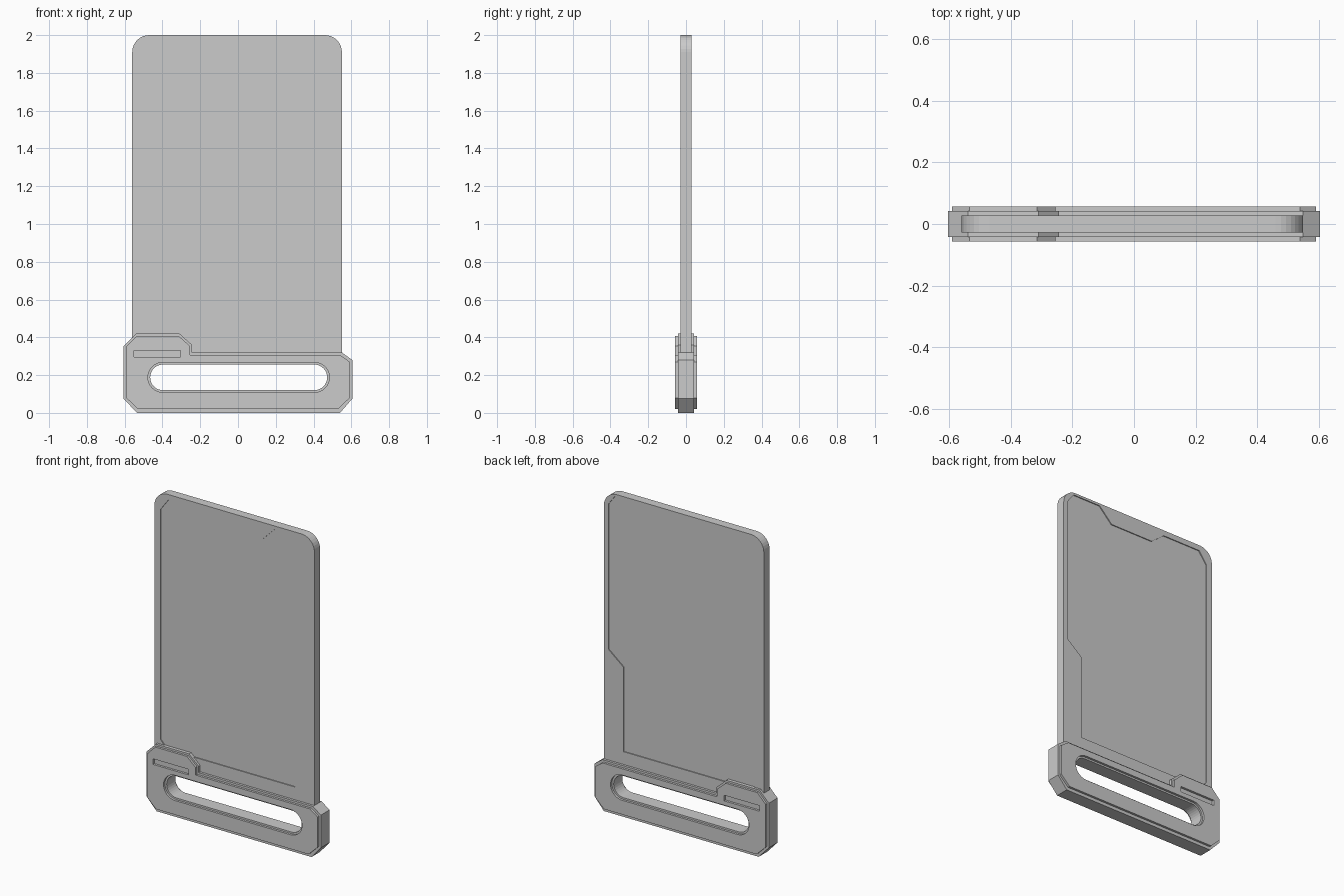
import bpy, bmesh
from math import pi, cos, sin
from mathutils import Matrix

if "Cube" in bpy.data.objects:
    bpy.data.objects.remove(bpy.data.objects["Cube"])


def arc(cx, cz, r, a0, a1, n=8):
    return [(cx + r * cos(a0 + (a1 - a0) * i / n), cz + r * sin(a0 + (a1 - a0) * i / n))
            for i in range(n + 1)]


def stadium(x0, x1, z, r):
    return arc(x1 - r, z, r, -pi / 2, pi / 2, 16) + arc(x0 + r, z, r, pi / 2, 3 * pi / 2, 16)


def slab(name, loops, y0, y1):
    """Extrude a front-view outline (further loops are holes) from y0 to y1."""
    cu = bpy.data.curves.new(name + "_profile", 'CURVE')
    cu.dimensions = '2D'
    cu.fill_mode = 'BOTH'
    cu.extrude = (y1 - y0) / 2
    for pts in loops:
        sp = cu.splines.new('POLY')
        sp.points.add(len(pts) - 1)
        for p, (x, z) in zip(sp.points, pts):
            p.co = (x, z, 0, 1)
        sp.use_cyclic_u = True
    tmp = bpy.data.objects.new(name + "_tmp", cu)
    bpy.context.collection.objects.link(tmp)
    dg = bpy.context.evaluated_depsgraph_get()
    me = bpy.data.meshes.new_from_object(tmp.evaluated_get(dg))
    bpy.data.objects.remove(tmp)
    me.transform(Matrix.Translation((0, (y0 + y1) / 2, 0)) @ Matrix.Rotation(pi / 2, 4, 'X'))
    bm = bmesh.new()
    bm.from_mesh(me)
    bmesh.ops.remove_doubles(bm, verts=bm.verts, dist=1e-5)
    bmesh.ops.recalc_face_normals(bm, faces=bm.faces)
    for f in bm.faces:
        f.smooth = False
    bm.to_mesh(me)
    bm.free()
    me.name = name
    ob = bpy.data.objects.new(name, me)
    bpy.context.collection.objects.link(ob)
    return ob


# Card: raised rim around a slightly thinner panel
panel = [(-0.52, 0.45), (-0.475, 0.40), (0.415, 0.40), (0.415, 0.93), (0.52, 1.015),
         (0.52, 1.925), (0.475, 1.985), (0.28, 1.985), (0.19, 1.895), (-0.11, 1.895),
         (-0.20, 1.965), (-0.465, 1.965), (-0.52, 1.89)]
card = [(-0.56, 0.29), (0.55, 0.29)] + arc(0.46, 1.91, 0.09, 0, pi / 2) \
    + arc(-0.47, 1.91, 0.09, pi / 2, pi)
slab("card_rim", [card, panel], -0.028, 0.028)
slab("card_panel", [panel], -0.022, 0.022)

# Handle body with the long slot
body = [(-0.535, 0), (0.54, 0), (0.605, 0.075), (0.605, 0.28), (0.55, 0.32), (-0.243, 0.32),
        (-0.243, 0.36), (-0.31, 0.42), (-0.54, 0.42), (-0.605, 0.355), (-0.605, 0.075)]
slab("handle_body", [body, stadium(-0.465, 0.472, 0.188, 0.068)], -0.043, 0.043)

# Cover plates, front and back, with slot and small marker recess
plate = [(-0.53, 0.02), (0.53, 0.02), (0.592, 0.08), (0.592, 0.27), (0.54, 0.307), (-0.255, 0.307),
         (-0.255, 0.355), (-0.315, 0.408), (-0.535, 0.408), (-0.592, 0.35), (-0.592, 0.08)]
marker = [(-0.55, 0.295), (-0.305, 0.295), (-0.305, 0.33), (-0.55, 0.33)]
holes = [stadium(-0.477, 0.484, 0.188, 0.079), marker]
for side, y0, y1 in (("front", -0.057, -0.043), ("back", 0.043, 0.057)):
    slab("handle_plate_" + side, [plate] + holes, y0, y1)
